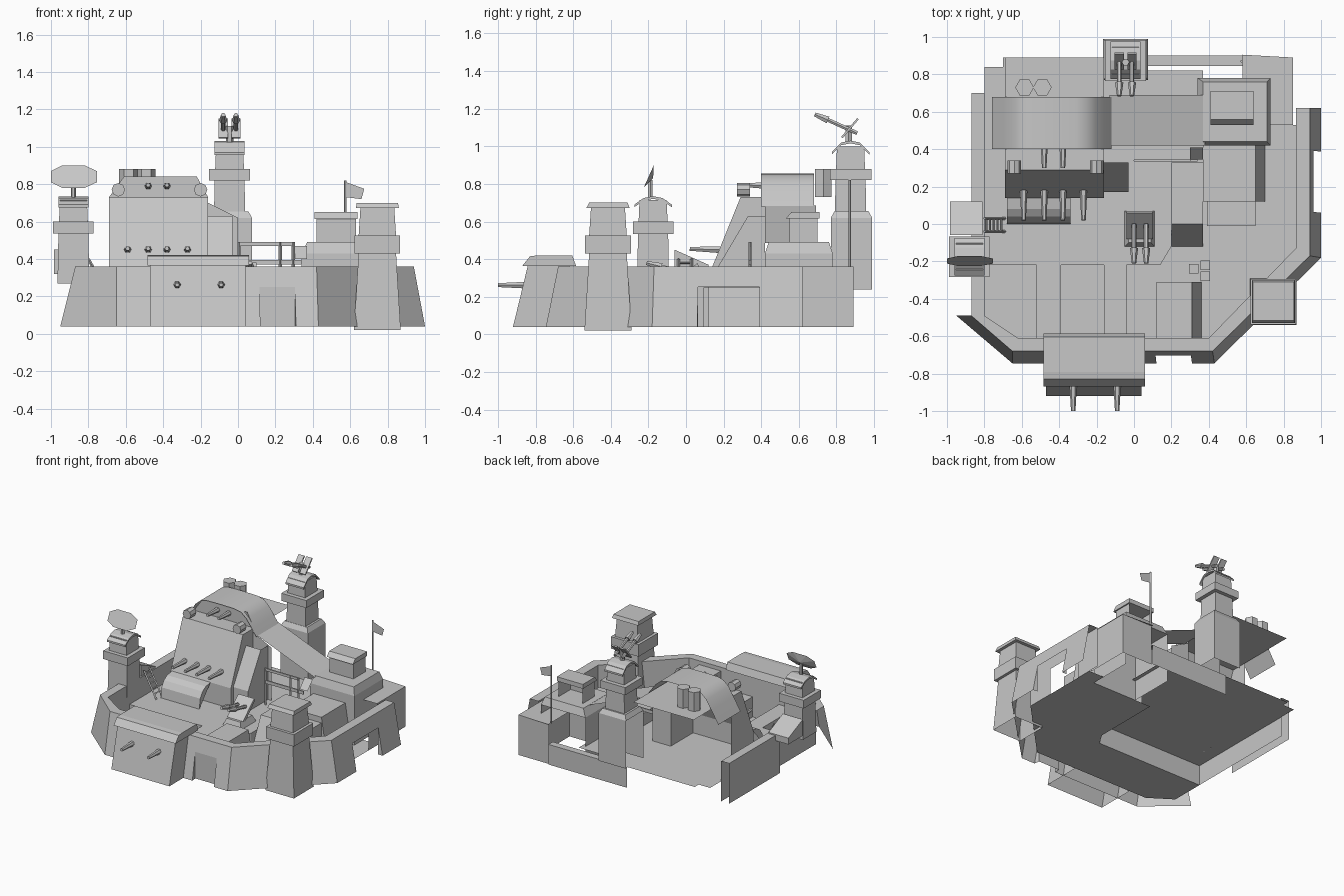
import bpy, bmesh, math
from mathutils import Vector as V

if "Cube" in bpy.data.objects:
    bpy.data.objects.remove(bpy.data.objects["Cube"])

stone = bpy.data.materials.new("grey_stone")
stone.diffuse_color = (0.57, 0.57, 0.57, 1)
stone.use_nodes = True
stone.node_tree.nodes["Principled BSDF"].inputs["Base Color"].default_value = stone.diffuse_color


def mesh(name, verts, faces):
    me = bpy.data.meshes.new(name)
    me.from_pydata([tuple(v) for v in verts], [], faces)
    me.materials.append(stone)
    ob = bpy.data.objects.new(name, me)
    bpy.context.collection.objects.link(ob)
    return ob


def frustum(name, b, z0, t, z1, bottom=False, skip=()):
    """Open-based block; b, t are (x0, x1, y0, y1); skip drops sides 0 front, 1 right, 2 back, 3 left."""
    vs = [(r[i], r[j], z) for r, z in ((b, z0), (t, z1)) for i, j in ((0, 2), (1, 2), (1, 3), (0, 3))]
    fs = [(i, (i + 1) % 4, (i + 1) % 4 + 4, i + 4) for i in range(4) if i not in skip] + [(4, 5, 6, 7)]
    return mesh(name, vs, fs + ([(3, 2, 1, 0)] if bottom else []))


def block(name, x0, x1, y0, y1, z0, z1, bottom=True, skip=()):
    return frustum(name, (x0, x1, y0, y1), z0, (x0, x1, y0, y1), z1, bottom, skip)


def sheet(name, pts):
    return mesh(name, pts, [tuple(range(len(pts)))])


def flat(name, z, pts):
    return sheet(name, [(x, y, z) for x, y in pts])


def rod(name, a, b, r0, r1=None, n=6):
    """Tapered round bar between two points."""
    a, b = V(a), V(b)
    q = (b - a).normalized().to_track_quat('Z', 'Y')
    r1 = r0 if r1 is None else r1
    vs = [p + q @ V((r * math.cos(k * math.tau / n), r * math.sin(k * math.tau / n), 0))
          for p, r in ((a, r0), (b, r1)) for k in range(n)]
    fs = [(k, (k + 1) % n, (k + 1) % n + n, k + n) for k in range(n)]
    return mesh(name, vs, fs + [tuple(range(n))[::-1], tuple(range(n, 2 * n))])


def extrude(name, prof, axis, a, b, caps=True, closed=True):
    """Extrude a 2D profile: axis 'x' takes (y, z), axis 'y' takes (x, z)."""
    n = len(prof)
    put = (lambda p, c: (c, p[0], p[1])) if axis == 'x' else (lambda p, c: (p[0], c, p[1]))
    vs = [put(p, c) for c in (a, b) for p in prof]
    fs = [(i, (i + 1) % n, (i + 1) % n + n, i + n) for i in range(n if closed else n - 1)]
    if caps:
        fs += [tuple(range(n))[::-1], tuple(range(n, 2 * n))]
    ob = mesh(name, vs, fs)
    bm = bmesh.new()
    bm.from_mesh(ob.data)
    bmesh.ops.recalc_face_normals(bm, faces=bm.faces)
    bm.to_mesh(ob.data)
    bm.free()
    return ob


LOW, TOP, DECK = 0.04, 0.36, 0.20


def wall(name, base, top, inner, gate=None, door=True):
    """Sloped rampart with walkway; an optional gate spans t0..t1."""
    def P(t, h):
        p = V(base[0]).lerp(V(base[1]), t).lerp(V(top[0]).lerp(V(top[1]), t), h)
        return (p.x, p.y, LOW + h * (TOP - LOW))
    def quad(t0, t1, h0, h1):
        return [P(t0, h0), P(t1, h0), P(t1, h1), P(t0, h1)]
    i0, i1 = V(inner[0]), V(inner[1])
    def iquad(t0, t1, z0, z1):
        a, b = i0.lerp(i1, t0), i0.lerp(i1, t1)
        return [(*a, z0), (*b, z0), (*b, z1), (*a, z1)]
    polys = [[P(0, 1), P(1, 1), (*i1, TOP), (*i0, TOP)]]
    if gate:
        g0, g1 = gate
        h = 0.66
        polys += [quad(0, g0, 0, 1), quad(g1, 1, 0, 1), quad(g0, g1, h, 1)]
        foot = [(*P(t, h)[:2], LOW) for t in gate]
        polys += [[P(t, 0), f, P(t, h)] for t, f in zip(gate, foot)]
        if door:
            polys.append([foot[0], foot[1], P(g1, h), P(g0, h)])
        polys += [iquad(0, g0, LOW, TOP), iquad(g1, 1, LOW, TOP), iquad(g0, g1, .25, TOP)]
    else:
        polys += [quad(0, 1, 0, 1), iquad(0, 1, LOW, TOP)]
    vs, fs = [], []
    for p in polys:
        fs.append(tuple(range(len(vs), len(vs) + len(p))))
        vs += p
    mesh(name, vs, fs)


# Ramparts
B = [(-.95, -.49), (-.65, -.745), (.43, -.745), (1.0, -.18), (1.0, .62)]
T = [(-.87, -.49), (-.65, -.68), (.42, -.68), (.94, -.17), (.94, .62)]
I = [(-.80, -.49), (-.62, -.61), (.40, -.61), (.865, -.13), (.865, .62)]
for i, (nm, gate, door) in enumerate((("left_corner_wall", None, 0), ("front_wall", (.713, .889), True),
                                      ("right_corner_wall", None, 0), ("right_wall", (.30, .71), False))):
    wall(nm, B[i:i + 2], T[i:i + 2], I[i:i + 2], gate, door)
sheet("left_wall", [(-.87, .70, LOW), (-.87, .06, LOW), (-.87, .06, TOP), (-.87, .70, TOP)])
flat("left_walkway", TOP, [(-.87, -.49), (-.80, -.49), (-.80, .70), (-.87, .70)])
sheet("left_walkway_inner", [(-.80, -.49, LOW), (-.80, .70, LOW), (-.80, .70, TOP), (-.80, -.49, TOP)])
sheet("back_wall", [(.58, .90, LOW), (-.11, .90, LOW), (-.11, .90, DECK), (.58, .90, DECK)])
flat("back_walkway", DECK, [(-.11, .845), (.58, .845), (.58, .90), (-.11, .90)])
flat("flag_platform", TOP, [(.58, .53), (.85, .53), (.85, .89), (.58, .905)])
sheet("flag_platform_side", [(.85, .53, LOW), (.85, .89, LOW), (.85, .89, TOP), (.85, .53, TOP)])
sheet("flag_platform_back", [(.85, .89, LOW), (.58, .89, LOW), (.58, .89, TOP), (.85, .89, TOP)])

# Ground level courtyard along the front and right walls
flat("courtyard_ground", LOW, [(-.80, -.49), (-.62, -.61), (.40, -.61), (.865, -.13), (.865, .53), (.73, .53),
                               (.73, .42), (.20, .42), (.20, -.12), (.14, -.22), (-.80, -.22)])

# Raised deck, its retaining edge and two bridges to the front walkway
edge = [(-.80, -.22), (.14, -.22), (.20, -.12), (.20, .33)]
flat("deck", DECK, edge + [(.37, .33), (.37, .82), (.05, .82), (-.11, .89), (-.70, .89), (-.70, .84), (-.80, .84)])
for (xa, ya), (xb, yb) in zip(edge, edge[1:]):
    sheet("deck_edge", [(xa, ya, LOW), (xb, yb, LOW), (xb, yb, DECK), (xa, ya, DECK)])
for x0, x1 in ((-.52, -.39), (-.16, -.04)):
    block("deck_bridge", x0, x1, -.61, -.22, LOW, DECK, False, skip=(0, 2))

# Front bunker with two guns
frustum("bunker", (-.47, .04, -.92, -.62), LOW, (-.47, .04, -.84, -.62), .37, skip=(2,))
extrude("bunker_roof", [(-.87, .365), (-.83, .415), (-.79, .42), (-.605, .42), (-.585, .365)], 'x', -.485, .06)
for x in (-.325, -.09):
    rod("bunker_gun", (x, -.86, .262), (x, -1.0, .262), .02, .012)

# Main keep: sloped front, gun deck, vaulted roof
extrude("keep_front", [(.14, DECK), (.14, .36), (.29, .73), (.40, .73), (.89, .73)], 'x', -.69, -.16,
        caps=False, closed=False)
for x in (-.69, -.16):
    sheet("keep_side", [(x, .14, DECK), (x, .14, .36), (x, .29, .73), (x, .42, .73), (x, .42, DECK)])
sheet("keep_gallery", [(-.69, .43, .73), (-.61, .43, .84), (-.22, .43, .84), (-.16, .43, .73)])
roof = extrude("vault_roof", [(-.76, .63), (-.70, .73), (-.655, .80), (-.61, .84), (-.56, .853), (-.44, .855),
                              (-.31, .853), (-.25, .84), (-.205, .80), (-.16, .74), (-.12, .68)],
               'y', .40, .68, caps=False, closed=False)
roof.data.shade_smooth()
for x in (-.59, -.48, -.38, -.27):
    rod("keep_gun", (x, .18, .45), (x, .02, .455), .02, .012)
for x in (-.48, -.38):
    rod("gallery_gun", (x, .44, .79), (x, .30, .795), .02, .012)
for x in (-.64, -.20):
    rod("searchlight", (x, .27, .77), (x, .34, .77), .036, n=8)
for x in (-.585, -.49):
    rod("chimney", (x, .73, .73), (x, .73, .88), .05)
extrude("keep_hood", [(.14, .36), (.08, .35), (.04, .325), (.01, .28), (0, DECK)], 'x', -.68, -.34, closed=False)

# Annex with sloped roof and railing on the right of the keep
extrude("annex_front", [(.17, DECK), (.17, .36), (.33, .63)], 'x', -.16, -.03, caps=False, closed=False)
sheet("annex_side", [(-.03, .17, DECK), (-.03, .42, DECK), (-.03, .42, .63), (-.03, .33, .63), (-.03, .17, .36)])
sheet("annex_wall", [(-.16, .42, DECK), (0, .42, DECK), (0, .42, .62), (-.16, .42, .70)])
extrude("sloped_roof", [(-.13, .685), (.38, .485)], 'y', .42, .69, caps=False, closed=False)
block("railing", 0, .30, .335, .345, .47, .49)
block("lower_railing", 0, .34, .335, .345, .37, .395)
sheet("railing_corner", [(.30, .345, .40), (.37, .345, .40), (.37, .41, .47), (.30, .41, .47)])
for x in (.005, .225, .295):
    rod("railing_post", (x, .34, DECK), (x, .34, .49), .009, n=4)

# Right-hand buildings standing on the ground
frustum("right_building", (.34, .73, .42, .78), LOW, (.34, .73, .42, .78), .43, skip=(2,))
frustum("right_building_cap", (.34, .73, .42, .78), .43, (.37, .71, .44, .76), .49)
block("upper_hut", .42, .63, .55, .70, .49, .62, False, skip=(2,))
frustum("upper_hut_roof", (.41, .64, .53, .71), .615, (.41, .64, .56, .71), .65, True)
frustum("middle_building", (.37, .70, .12, .42), LOW, (.37, .65, .12, .42), .355, skip=(2,))
block("low_building", .39, .65, -.01, .12, LOW, .31, False, skip=(2,))
extrude("courtyard_ramp", [(-.12, LOW), (0, .30), (.33, .30)], 'x', .20, .37, caps=False, closed=False)
sheet("courtyard_ramp_side", [(.20, -.12, LOW), (.20, .33, LOW), (.20, .33, .30), (.20, 0, .30)])
frustum("gatehouse", (.12, .36, -.61, -.31), LOW, (.12, .31, -.61, -.31), .33, skip=(0,))
for x, y in ((.32, -.24), (.38, -.22), (.38, -.28)):
    block("crate", x - .025, x + .025, y - .025, y + .025, LOW, LOW + .05, False)


def ring_tower(name, cx, cy, spans):
    """Stack of square stages: (half width, z0, z1, top half width)."""
    for w, z0, z1, t in spans:
        frustum(name, (cx - w, cx + w, cy - w, cy + w), z0, (cx - t, cx + t, cy - t, cy + t), z1, z0 > .4)


def eaved_roof(name, cx, cy, w, z0, z1):
    top = [(cy - w - .02, z0 - .03), (cy - w + .03, z1 - .01), (cy, z1), (cy + w - .03, z1 - .01),
           (cy + w + .02, z0 - .03)]
    extrude(name, top + [(y, z - .014) for y, z in top[::-1]], 'x', cx - w, cx + w)


# Corner tower
ring_tower("corner_tower", .745, -.415, [(.125, .02, .43, .10), (.122, .43, .525, .122), (.10, .525, .68, .09)])
frustum("corner_tower_roof", (.63, .86, -.53, -.30), .672, (.635, .855, -.515, -.31), .70, True)

# Radar tower with ladder and rear hut
ring_tower("radar_tower", -.88, -.175, [(.085, .27, .54, .08), (.108, .535, .60, .108), (.077, .60, .715, .072)])
eaved_roof("radar_tower_roof", -.88, -.175, .08, .72, .735)
rod("radar_mast", (-.88, -.19, .73), (-.88, -.19, .82), .013)
outline = [(-1, .81), (-1, .87), (-.94, .90), (-.82, .90), (-.755, .87), (-.755, .81), (-.82, .78), (-.94, .78)]
dish = [(x, -.225 + (z - .78) * .45, z) for x, z in outline]
mesh("radar_dish", dish + [(-.878, -.175, .83)], [tuple(range(8))] + [(i, (i + 1) % 8, 8) for i in range(8)])
extrude("radar_hut", [(-.06, .32), (.12, .32), (.12, .37), (-.06, .45)], 'x', -.985, -.81)
for y in (-.04, .03):
    rod("ladder_rail", (-.80, y, .40), (-.69, y, DECK), .008, n=4)
for k in range(5):
    x, z = -.79 + .02 * k, .38 - .036 * k
    rod("ladder_rung", (x, -.04, z), (x, .03, z), .006, n=4)

# Rear gun tower
frustum("gun_tower_base", (-.165, .075, .77, .99), .24, (-.165, .075, .77, .99), .62, skip=(3,))
frustum("gun_tower_shoulder", (-.165, .075, .77, .99), .62, (-.145, .055, .79, .97), .655)
ring_tower("gun_tower", -.045, .875, [(.083, .65, .82, .08), (.11, .82, .88, .11), (.077, .88, 1.0, .072)])
eaved_roof("gun_tower_roof", -.045, .875, .08, 1.0, 1.03)

# Twin gun with tilted shields on the rear tower
gx, gy, gz = -.045, .865, 1.09
rod("gun_post", (gx, gy, gz - .07), (gx, gy, gz + .02), .02)
for s in (-1, 1):
    x = gx + s * .034
    rod("gun_barrel", (x, gy + .045, gz - .02), (x, gy - .12, gz + .055), .012)
    rod("gun_muzzle", (x, gy - .11, gz + .05), (x, gy - .18, gz + .08), .022, .012)
    extrude("gun_shield", [(gy - .04, gz - .04), (gy + .045, gz + .06), (gy + .053, gz + .053), (gy - .032, gz - .047)],
            'x', x - .025, x + .025)

# Courtyard gun on a sloped mount
frustum("deck_gun_base", (-.05, .11, -.12, .07), DECK, (-.03, .09, -.10, .05), DECK + .05)
extrude("deck_gun_mount", [(-.08, .25), (.06, .38), (.07, .36), (-.05, .24)], 'x', -.04, .10)
for x in (0, .065):
    rod("deck_gun", (x, .0, .33), (x, -.14, .36), .013)
    rod("deck_gun_muzzle", (x, -.13, .36), (x, -.21, .38), .022, .012)

# Flag
rod("flag_pole", (.575, .87, TOP), (.575, .87, .82), .007, n=5)
sheet("flag", [(.58, .87, .73), (.66, .87, .72), (.675, .87, .775), (.58, .87, .81)])
